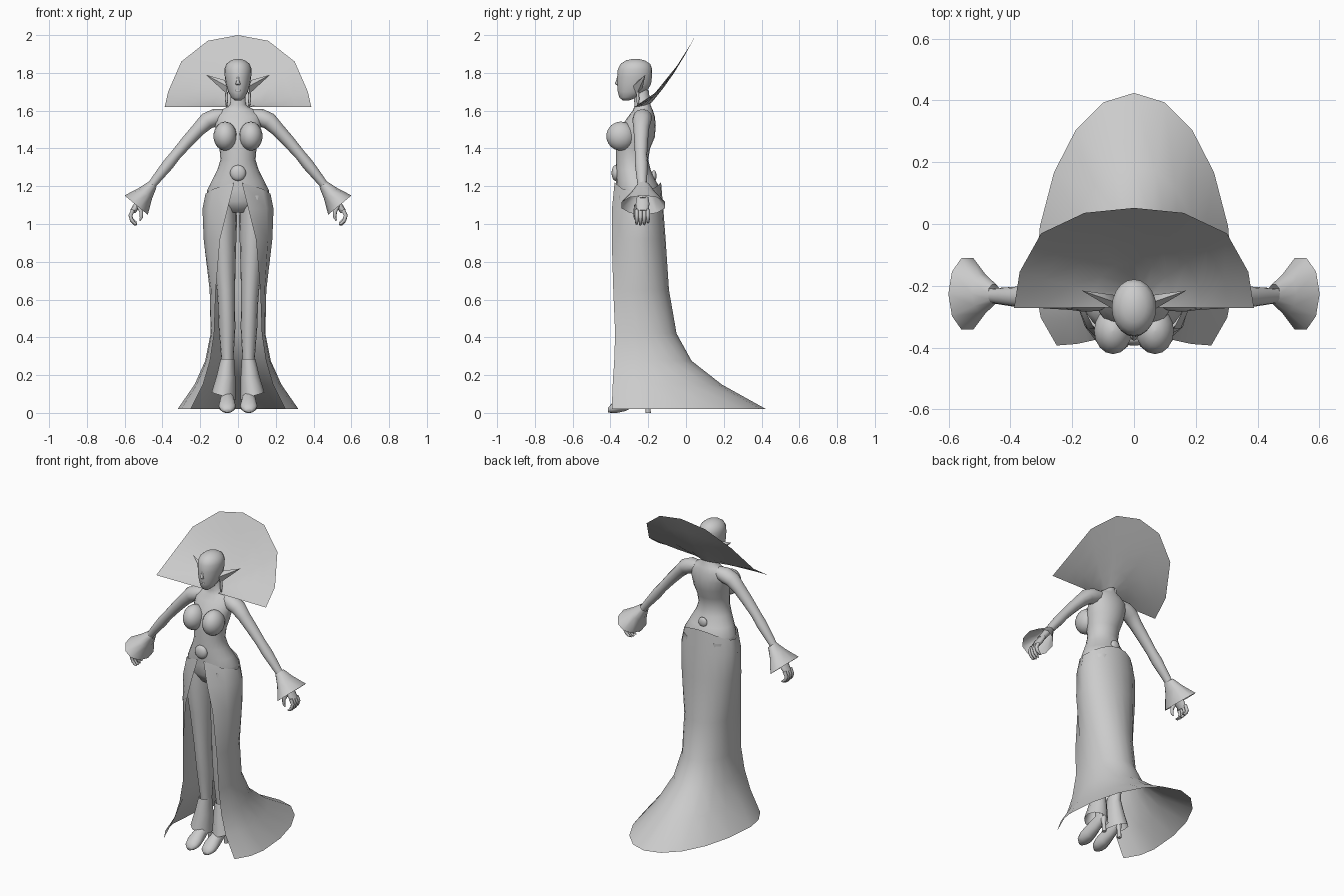
import bpy, bmesh, math
from math import sin, cos, pi
from mathutils import Vector

grey = bpy.data.materials.new("plain_grey")
grey.diffuse_color = (0.6, 0.6, 0.6, 1)


def make(name, rows, closed=True, caps=True):
    """Skin a list of equally long vertex rows into one object."""
    bm = bmesh.new()
    vs = [[bm.verts.new(p) for p in row] for row in rows]
    n = len(rows[0])
    for a, b in zip(vs, vs[1:]):
        for i in range(n if closed else n - 1):
            j = (i + 1) % n
            bm.faces.new((a[i], a[j], b[j], b[i]))
    if closed and caps:
        bm.faces.new(vs[0])
        bm.faces.new(vs[-1])
    bmesh.ops.recalc_face_normals(bm, faces=bm.faces[:])
    me = bpy.data.meshes.new(name)
    bm.to_mesh(me)
    bm.free()
    me.materials.append(grey)
    ob = bpy.data.objects.new(name, me)
    bpy.context.collection.objects.link(ob)
    return ob


def ring(c, u, v, n):
    c, u, v = Vector(c), Vector(u), Vector(v)
    return [c + u * cos(2 * pi * i / n) + v * sin(2 * pi * i / n) for i in range(n)]


def stack(name, rings, n=16, s=1):
    """Horizontal ellipses: x, y, z, rx, ry."""
    return make(name, [ring((s * x, y, z), (rx, 0, 0), (0, ry, 0), n)
                       for x, y, z, rx, ry in rings])


def tube(name, pts, s=1, n=10, flat=1.0):
    """Round limb through points x, y, z, radius that runs in the xz plane."""
    P = [Vector((s * p[0], p[1], p[2])) for p in pts]
    rows = []
    for i, p in enumerate(P):
        d = (P[min(i + 1, len(P) - 1)] - P[max(i - 1, 0)]).normalized()
        u = d.cross(Vector((0, 1, 0))).normalized()
        r = pts[i][3]
        rows.append(ring(p, u * r, d.cross(u) * r * flat, n))
    return make(name, rows)


def ball(name, c, r, n=16, m=9):
    rows = []
    for k in range(m + 1):
        a = 0.05 + (pi - 0.1) * k / m
        rows.append(ring((c[0], c[1], c[2] + r[2] * cos(a)),
                         (r[0] * sin(a), 0, 0), (0, r[1] * sin(a), 0), n))
    return make(name, rows)


# Torso and neck
stack("torso", [
    (0, -.25, 1.06, .08, .08), (0, -.25, 1.12, .162, .115), (0, -.25, 1.18, .163, .118),
    (0, -.265, 1.23, .138, .105), (0, -.28, 1.29, .108, .092), (0, -.285, 1.34, .093, .085),
    (0, -.28, 1.40, .098, .09), (0, -.265, 1.46, .112, .1), (0, -.25, 1.52, .122, .09),
    (0, -.235, 1.57, .125, .07), (0, -.228, 1.603, .088, .052), (0, -.23, 1.63, .042, .042),
    (0, -.24, 1.71, .036, .042)], 20)

# Head with nose and mouth
stack("head", [
    (0, -.318, 1.655, .018, .018), (0, -.305, 1.67, .036, .048), (0, -.285, 1.70, .052, .076),
    (0, -.275, 1.74, .064, .09), (0, -.272, 1.78, .070, .092), (0, -.27, 1.82, .072, .091),
    (0, -.268, 1.848, .061, .078), (0, -.268, 1.866, .038, .05), (0, -.268, 1.874, .012, .016)], 20)
stack("nose", [(0, -.358, 1.735, .011, .008), (0, -.365, 1.742, .013, .012),
               (0, -.362, 1.76, .007, .008), (0, -.356, 1.79, .005, .006)], 8)
ball("mouth", (0, -.352, 1.706), (.018, .012, .008), 10, 6)

# Round clasps at the front and back of the waist
ball("front_clasp", (0, -.372, 1.27), (.042, .022, .042))
ball("back_clasp", (0, -.17, 1.255), (.03, .014, .03))

for s, side in ((-1, "left"), (1, "right")):
    ball(side + "_breast", (s * .068, -.345, 1.465), (.062, .077, .077))

    # Pointed ear and hanging earring
    base = [(.06, -.28, 1.73), (.07, -.25, 1.762), (.06, -.23, 1.72), (.056, -.262, 1.685)]
    tip = Vector((.17, -.215, 1.79))
    make(side + "_ear", [[Vector((s * p.x, p.y, p.z)) for p in
                          [Vector(b).lerp(tip, t) for b in base]] for t in (0, .5, .98)])
    tube(side + "_earring", [(.06, -.255, 1.70, .008), (.061, -.255, 1.66, .009),
                             (.06, -.255, 1.625, .004)], s, 6)

    # Arm
    tube(side + "_arm", [
        (.07, -.225, 1.575, .035), (.12, -.23, 1.563, .047), (.165, -.234, 1.545, .045),
        (.21, -.237, 1.50, .037), (.27, -.238, 1.435, .033), (.33, -.238, 1.365, .029),
        (.37, -.236, 1.315, .031), (.42, -.234, 1.253, .026), (.465, -.232, 1.195, .021),
        (.515, -.23, 1.13, .02)], s, 12, 1.1)

    # Flared sleeve cuff, open at the end
    rows = []
    for x, z, r, ry in ((.452, 1.208, .026, .032), (.49, 1.162, .045, .065), (.539, 1.1, .08, .122)):
        rows.append(ring((s * x, -.226, z), (s * .77 * r, 0, .64 * r), (0, ry, 0), 10))
    make(side + "_sleeve_cuff", rows, caps=False)

    # Hand: palm, four curled fingers and a thumb
    tube(side + "_palm", [(.505, -.23, 1.14, .016), (.53, -.23, 1.105, .019),
                          (.558, -.23, 1.065, .016)], s, 10, 2.0)
    for k in range(4):
        y = -.261 + .02 * k
        d = (.004, 0, .002, .012)[k]
        tube(f"{side}_finger_{k + 1}", [
            (.556, y, 1.075, .011), (.57, y, 1.045, .011), (.563, y, 1.018 + d / 2, .010),
            (.547, y, .999 + d, .008), (.536, y, .995 + d, .004)], s, 7)
    tube(side + "_thumb", [(.528, -.262, 1.10, .012), (.513, -.268, 1.065, .011),
                           (.512, -.268, 1.035, .009), (.52, -.266, 1.018, .004)], s, 7)

    # Leg, flared ankle cuff, shoe and heel
    stack(side + "_leg", [
        (.083, -.25, 1.15, .075, .108), (.084, -.255, 1.0, .078, .105), (.074, -.26, .85, .063, .085),
        (.064, -.265, .65, .048, .062), (.061, -.262, .57, .045, .058), (.058, -.245, .45, .044, .062),
        (.056, -.24, .28, .032, .040), (.056, -.24, .10, .026, .030)], 14, s)
    rows = []
    for x, z, r, ry, tilt in ((.056, .285, .036, .044, 0), (.064, .19, .05, .06, .005),
                              (.076, .088, .064, .08, .02)):
        rows.append(ring((s * x, -.25, z), (s * r, 0, tilt), (0, ry, 0), 10))
    make(side + "_ankle_cuff", rows, caps=False)
    make(side + "_shoe", [ring((s * .057, y, z), (rx, 0, 0), (0, 0, rz), 12) for y, z, rx, rz in (
        (-.195, .105, .018, .02), (-.22, .10, .027, .035), (-.26, .085, .032, .045),
        (-.32, .056, .04, .046), (-.365, .036, .046, .036), (-.395, .024, .038, .024),
        (-.413, .014, .016, .012))])
    stack(side + "_heel", [(.057, -.208, .10, .02, .02), (.057, -.203, .05, .011, .012),
                           (.057, -.2, 0, .012, .014)], 8, s)

# Long open skirt with train: z, half width, half gap, centre y, front y, back y
profile = [
    (1.19, .172, .02, -.255, -.378, -.132), (1.08, .188, .055, -.25, -.392, -.12),
    (.92, .182, .095, -.25, -.393, -.108), (.65, .150, .118, -.25, -.385, -.09),
    (.42, .145, .126, -.24, -.375, -.05), (.275, .174, .148, -.23, -.38, .03),
    (.15, .23, .185, -.22, -.388, .19), (.02, .32, .25, -.20, -.393, .424)]
SEG = 7
rows = []
for k, (z, w, gap, cy, yf, yb) in enumerate(profile):
    a0 = math.asin(gap / w)
    front = (cy - yf) / cos(a0)
    half = []
    for i in range(SEG + 1):
        # Two steps reach the side, the rest sweep round to the back
        a = a0 + (pi / 2 - a0) * i / 2 if i < 2 else pi / 2 + pi / 2 * (i - 2) / (SEG - 2)
        y = cy - cos(a) * (front if a < pi / 2 else yb - cy)
        zz = z + (.03 * cos(2 * a) if k == 0 else 0)      # waistline dips at the hips
        half.append((w * sin(a) if i < SEG else 0, y, zz))
    rows.append(half + [(-x, y, zz) for x, y, zz in half[-2::-1]])
make("skirt", rows, closed=False)

# Wide fan collar behind the head
rim = [(.388, -.272, 1.62), (.37, -.155, 1.70), (.30, -.03, 1.86), (.16, .036, 1.97), (0, .052, 2.0)]
neck = [(.05, -.27, 1.62), (.05, -.245, 1.622), (.042, -.215, 1.63), (.024, -.19, 1.64), (0, -.18, 1.645)]
sag = (0, .006, .014, .02, .024)
rows = []
for t in (0, .25, .5, .75, 1):
    half = []
    for a, b, g in zip(neck, rim, sag):
        p = Vector(a).lerp(Vector(b), t)
        p.z -= g * sin(pi * t)
        half.append((p.x, p.y, p.z))
    rows.append(half + [(-x, y, z) for x, y, z in half[-2::-1]])
make("collar", rows, closed=False)

# Smooth shading with sharp edges kept
for ob in bpy.context.scene.objects:
    ob.select_set(True)
    bpy.context.view_layer.objects.active = ob
bpy.ops.object.shade_smooth_by_angle(angle=math.radians(60))
